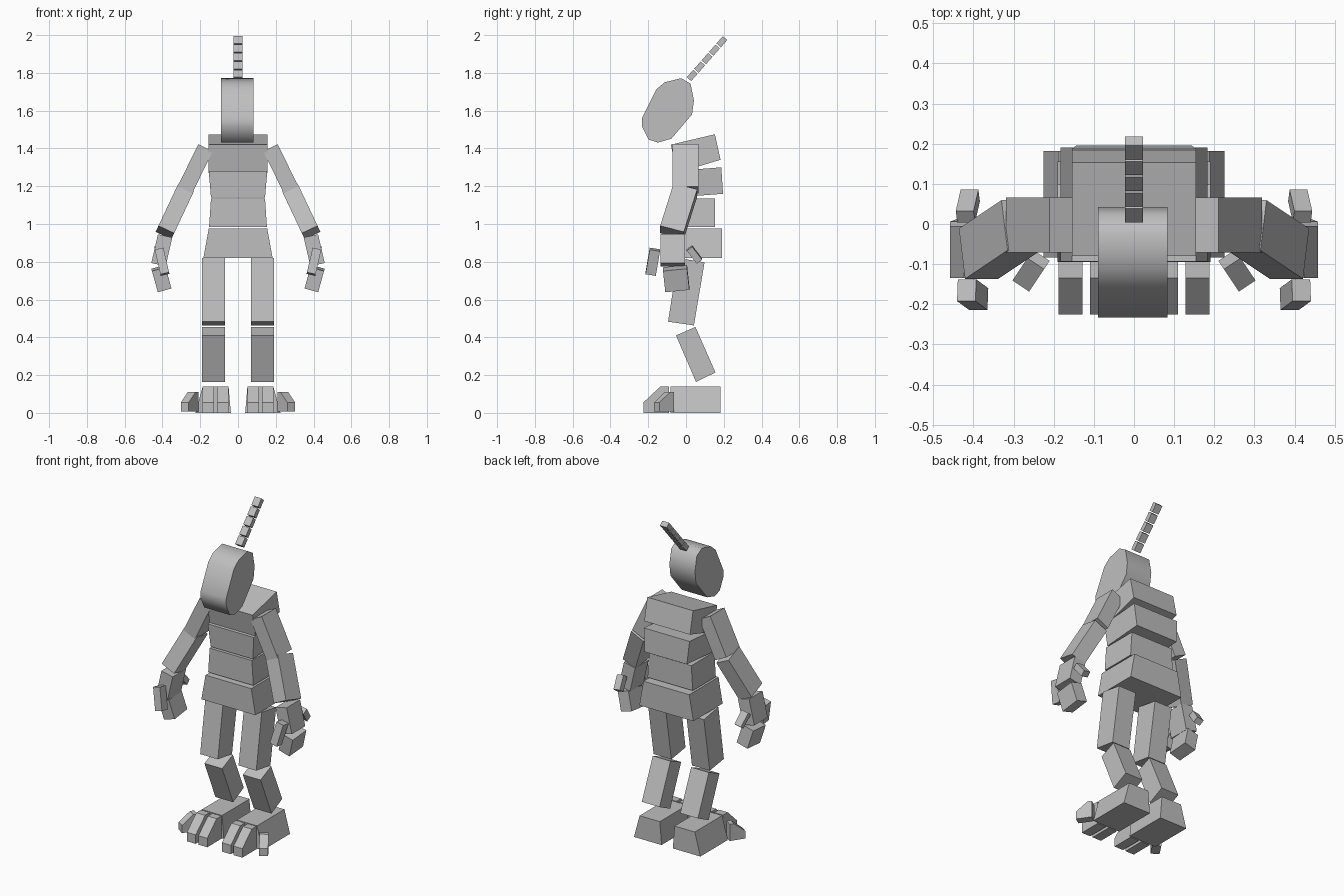
import bpy, bmesh, math
from mathutils import Vector

cube = bpy.data.objects.get("Cube")
if cube:
    bpy.data.objects.remove(cube, do_unlink=True)

grey = bpy.data.materials.new("plain_grey")
grey.use_nodes = True
COLOUR = (0.52, 0.52, 0.52, 1)
grey.diffuse_color = COLOUR
grey.node_tree.nodes["Principled BSDF"].inputs["Base Color"].default_value = COLOUR


def finish(name, bm):
    bmesh.ops.recalc_face_normals(bm, faces=bm.faces)
    mesh = bpy.data.meshes.new(name)
    bm.to_mesh(mesh)
    bm.free()
    mesh.materials.append(grey)
    obj = bpy.data.objects.new(name, mesh)
    bpy.context.collection.objects.link(obj)
    return obj


def bridge(name, ring_a, ring_b):
    """Solid between two matching rings of points."""
    bm = bmesh.new()
    a = [bm.verts.new(p) for p in ring_a]
    b = [bm.verts.new(p) for p in ring_b]
    bm.faces.new(a)
    bm.faces.new(b)
    for i in range(len(a)):
        j = (i + 1) % len(a)
        bm.faces.new((a[i], a[j], b[j], b[i]))
    return finish(name, bm)


def slab(name, profile, x0, x1):
    """Side profile of (y, z) extruded across x."""
    return bridge(name, [(x0, y, z) for y, z in profile], [(x1, y, z) for y, z in profile])


def tapered(name, profile, top, bottom):
    """Four-sided profile (two upper points first), with x ranges above and below."""
    spans = (top, top, bottom, bottom)
    return bridge(name, *[[(s[k], y, z) for s, (y, z) in zip(spans, profile)] for k in (0, 1)])


def limb(name, start, end, width, depth):
    """Box running from start to end, its depth kept close to the y axis."""
    a, b = Vector(start), Vector(end)
    axis = (b - a).normalized()
    d = Vector((0, 1, 0))
    d = (d - axis * d.dot(axis)).normalized()
    w = d.cross(axis) * width / 2
    d = d * depth / 2
    corners = (w + d, w - d, -w - d, d - w)
    return bridge(name, [a + c for c in corners], [b + c for c in corners])


def pair(obj):
    """Name the part left and add its right-hand mirror."""
    base = obj.name
    obj.name = "left_" + base
    bm = bmesh.new()
    bm.from_mesh(obj.data)
    for v in bm.verts:
        v.co.x *= -1
    finish("right_" + base, bm)


# Torso
tapered("chest", [(-0.08, 1.42), (0.153, 1.475), (0.183, 1.34), (-0.05, 1.27)], (-0.155, 0.155), (-0.155, 0.155))
tapered("ribs", [(-0.07, 1.28), (0.187, 1.3), (0.196, 1.16), (-0.06, 1.14)], (-0.155, 0.155), (-0.143, 0.143))
tapered("waist", [(-0.07, 1.135), (0.153, 1.135), (0.153, 0.985), (-0.07, 0.985)], (-0.143, 0.143), (-0.153, 0.153))
tapered("pelvis", [(-0.093, 0.975), (0.19, 0.975), (0.19, 0.82), (-0.093, 0.82)], (-0.155, 0.155), (-0.183, 0.183))

# Head: flat sides and a softly shaded rim
head = slab("head", [(-0.233, 1.56), (-0.232, 1.515), (-0.198, 1.447), (-0.148, 1.431), (-0.077, 1.452),
                     (0.032, 1.58), (0.042, 1.654), (0.024, 1.743), (-0.026, 1.772), (-0.113, 1.75),
                     (-0.158, 1.712)], -0.09, 0.083)
bpy.ops.object.select_all(action="DESELECT")
head.select_set(True)
bpy.context.view_layer.objects.active = head
bpy.ops.object.shade_smooth_by_angle(angle=math.radians(50))

# Segmented antenna
root, tip = Vector((0, 0.016, 1.767)), Vector((0, 0.212, 1.99))
for i in range(5):
    limb(f"antenna_segment_{i + 1}", root.lerp(tip, i / 5), root.lerp(tip, (i + 0.87) / 5), 0.045, 0.031)

# Arms and hands
pair(limb("upper_arm", (0.172, -0.003, 1.404), (0.281, -0.003, 1.181), 0.085, 0.137))
pair(limb("forearm", (0.281, -0.003, 1.18), (0.387, -0.074, 0.955), 0.092, 0.13))
pair(limb("palm", (0.386, -0.07, 0.937), (0.421, -0.07, 0.785), 0.078, 0.13))
pair(limb("fingers", (0.421, -0.058, 0.767), (0.39, -0.046, 0.655), 0.075, 0.128))
pair(limb("front_thumb", (0.417, -0.165, 0.865), (0.387, -0.187, 0.735), 0.047, 0.055))
pair(limb("back_thumb", (0.42, 0.018, 0.873), (0.408, 0.071, 0.804), 0.045, 0.036))

# Legs
pair(slab("thigh", [(-0.042, 0.82), (0.098, 0.797), (0.042, 0.463), (-0.095, 0.483)], 0.07, 0.19))
pair(slab("shin", [(-0.053, 0.41), (0.05, 0.455), (0.156, 0.214), (0.053, 0.164)], 0.07, 0.19))

# Feet with two front toes and one splayed outer toe
pair(tapered("foot", [(-0.083, 0.14), (0.182, 0.14), (0.182, 0), (-0.083, 0)], (0.05, 0.187), (0.038, 0.225)))
toe = [(-0.226, 0), (-0.226, 0.055), (-0.135, 0.14), (-0.09, 0.14), (-0.09, 0)]
for name, x in (("inner_toe", 0.05), ("outer_toe", 0.128)):
    pair(slab(name, toe, x, x + 0.06))
base, out = Vector((0.231, -0.078, 0)), Vector((0.555, -0.832, 0))
side = Vector((out.y, -out.x, 0)) * 0.025
rings = [[base + out * r + Vector((0, 0, z)) + side * s for r, z in
          ((0, 0.008), (0, 0.11), (0.025, 0.11), (0.092, 0.055), (0.092, 0.008))] for s in (-1, 1)]
pair(bridge("splayed_toe", *rings))
